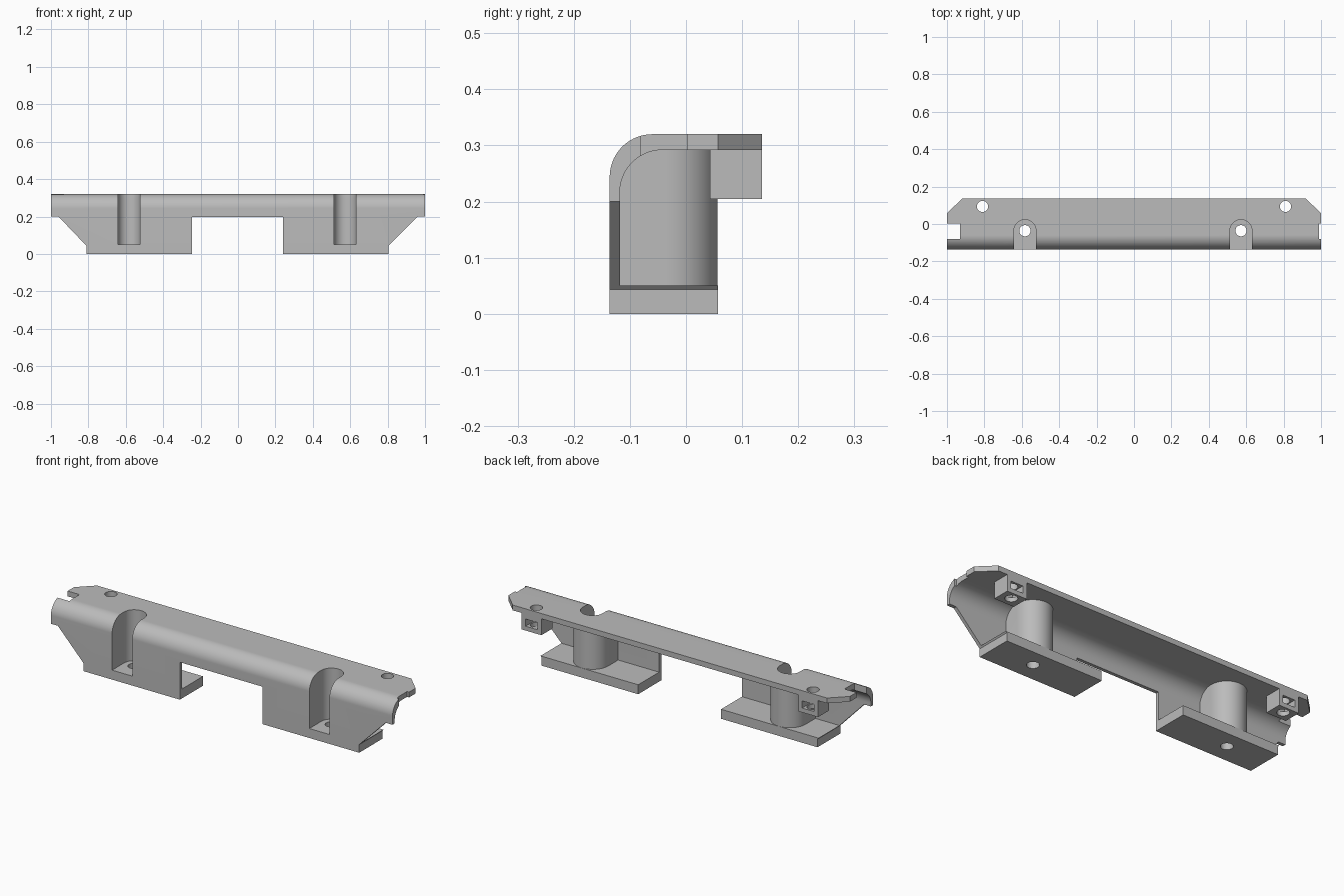
import bpy, bmesh
from math import sin, cos, radians

cube = bpy.data.objects.get("Cube")
if cube:
    bpy.data.objects.remove(cube, do_unlink=True)

grey = bpy.data.materials.new("plain grey")
grey.use_nodes = True
colour = (0.5, 0.5, 0.5, 1)
grey.diffuse_color = colour
grey.node_tree.nodes["Principled BSDF"].inputs["Base Color"].default_value = colour

AXES = {"x": lambda u, v, t: (t, u, v),
        "y": lambda u, v, t: (u, t, v),
        "z": lambda u, v, t: (u, v, t)}


def arc(cu, cv, r, start, end, steps=24):
    angles = [radians(start + (end - start) * i / steps) for i in range(steps + 1)]
    return [(cu + r * cos(a), cv + r * sin(a)) for a in angles]


def prism(name, points, axis, low, high):
    """Extrude a 2D outline along an axis."""
    bm = bmesh.new()
    place = AXES[axis]
    ends = [[bm.verts.new(place(u, v, t)) for u, v in points] for t in (low, high)]
    bm.faces.new(ends[0])
    bm.faces.new(ends[1])
    n = len(points)
    for i in range(n):
        j = (i + 1) % n
        bm.faces.new((ends[0][i], ends[0][j], ends[1][j], ends[1][i]))
    bmesh.ops.recalc_face_normals(bm, faces=bm.faces)
    mesh = bpy.data.meshes.new(name)
    bm.to_mesh(mesh)
    bm.free()
    mesh.materials.append(grey)
    obj = bpy.data.objects.new(name, mesh)
    bpy.context.collection.objects.link(obj)
    return obj


def box(name, x0, x1, y0, y1, z0, z1):
    return prism(name, [(x0, y0), (x1, y0), (x1, y1), (x0, y1)], "z", z0, z1)


def bore(name, x, y, r, z0, z1):
    return prism(name, arc(x, y, r, 0, 360, 32)[:-1], "z", z0, z1)


def u_shape(name, x, r, front, z0, z1):
    outline = [(x - r, front), (x + r, front)] + arc(x, PIN_Y, r, 0, 180, 32)
    return prism(name, outline, "z", z0, z1)


def combine(target, tool, operation):
    mod = target.modifiers.new(tool.name, "BOOLEAN")
    mod.operation, mod.solver, mod.object = operation, "EXACT", tool
    bpy.context.view_layer.objects.active = target
    bpy.ops.object.modifier_apply(modifier=mod.name)
    bpy.data.objects.remove(tool, do_unlink=True)


FRONT, BACK, TOP = -0.136, 0.135, 0.32
FOOT_TOP, PIN_Y = 0.05, -0.036
PINS = {"right": -0.583, "left": 0.572}
FEET = {"right": (-0.81, -0.245), "left": (0.24, 0.805)}

# Bent shell: thin front wall curving into the top plate
outer = [(FRONT, 0)] + arc(-0.06, 0.244, 0.076, 180, 90) + [(BACK, TOP)]
inner = [(BACK, 0.292)] + arc(-0.042, 0.216, 0.076, 90, 180) + [(-0.118, 0)]
bracket = prism("mounting_bracket", outer + inner, "x", -1, 1)

# Feet, screw bosses and nut boxes
for side, x in PINS.items():
    x0, x1 = FEET[side]
    combine(bracket, box(side + "_foot", x0 - 0.02, x1 + 0.02, FRONT, 0.057, 0, FOOT_TOP), "UNION")
    combine(bracket, u_shape(side + "_boss", x, 0.092, -0.127, 0.02, 0.31), "UNION")
for sign in (-1, 1):
    c = sign * 0.81
    combine(bracket, box("nut_box", c - 0.058, c + 0.058, 0.043, BACK, 0.205, 0.31), "UNION")

# Trim to the side, front and plan outlines
combine(bracket, prism("side_outline", outer + [(BACK, 0)], "x", -1.1, 1.1), "INTERSECT")
front_outline = [(-1.1, 0.2), (-0.96, 0.2), (-0.81, 0.043), (-0.81, -0.1),
                 (-0.245, -0.1), (-0.245, 0.198), (0.24, 0.198), (0.24, -0.1),
                 (0.805, -0.1), (0.805, 0.043), (0.96, 0.2), (1.1, 0.2),
                 (1.1, 0.4), (-1.1, 0.4)]
combine(bracket, prism("front_outline", front_outline, "y", -0.3, 0.3), "INTERSECT")
plan_outline = [(-1, -0.2), (1, -0.2), (1, -0.081), (0.988, -0.081), (0.988, 0.003),
                (1, 0.003), (1, 0.057), (0.92, BACK), (0.92, 0.2), (-0.92, 0.2),
                (-0.92, BACK), (-1, 0.057), (-1, 0.003), (-0.93, 0.003),
                (-0.93, -0.081), (-1, -0.081)]
combine(bracket, prism("plan_outline", plan_outline, "z", -0.1, 0.5), "INTERSECT")

# Open screw pockets and holes
for side, x in PINS.items():
    combine(bracket, u_shape(side + "_pocket", x, 0.059, -0.2, FOOT_TOP, 0.4), "DIFFERENCE")
    combine(bracket, bore(side + "_screw_hole", x, PIN_Y, 0.03, -0.1, 0.1), "DIFFERENCE")
for sign in (-1, 1):
    c = sign * 0.81
    combine(bracket, box("nut_slot", c - 0.035, c + 0.035, 0.06, 0.2, 0.228, 0.266), "DIFFERENCE")
    combine(bracket, bore("nut_hole", c, 0.094, 0.03, 0.1, 0.4), "DIFFERENCE")

# Smooth the curves, keep the corners sharp
bpy.ops.object.select_all(action="DESELECT")
bracket.select_set(True)
bpy.context.view_layer.objects.active = bracket
bpy.ops.object.shade_smooth_by_angle(angle=radians(30))
